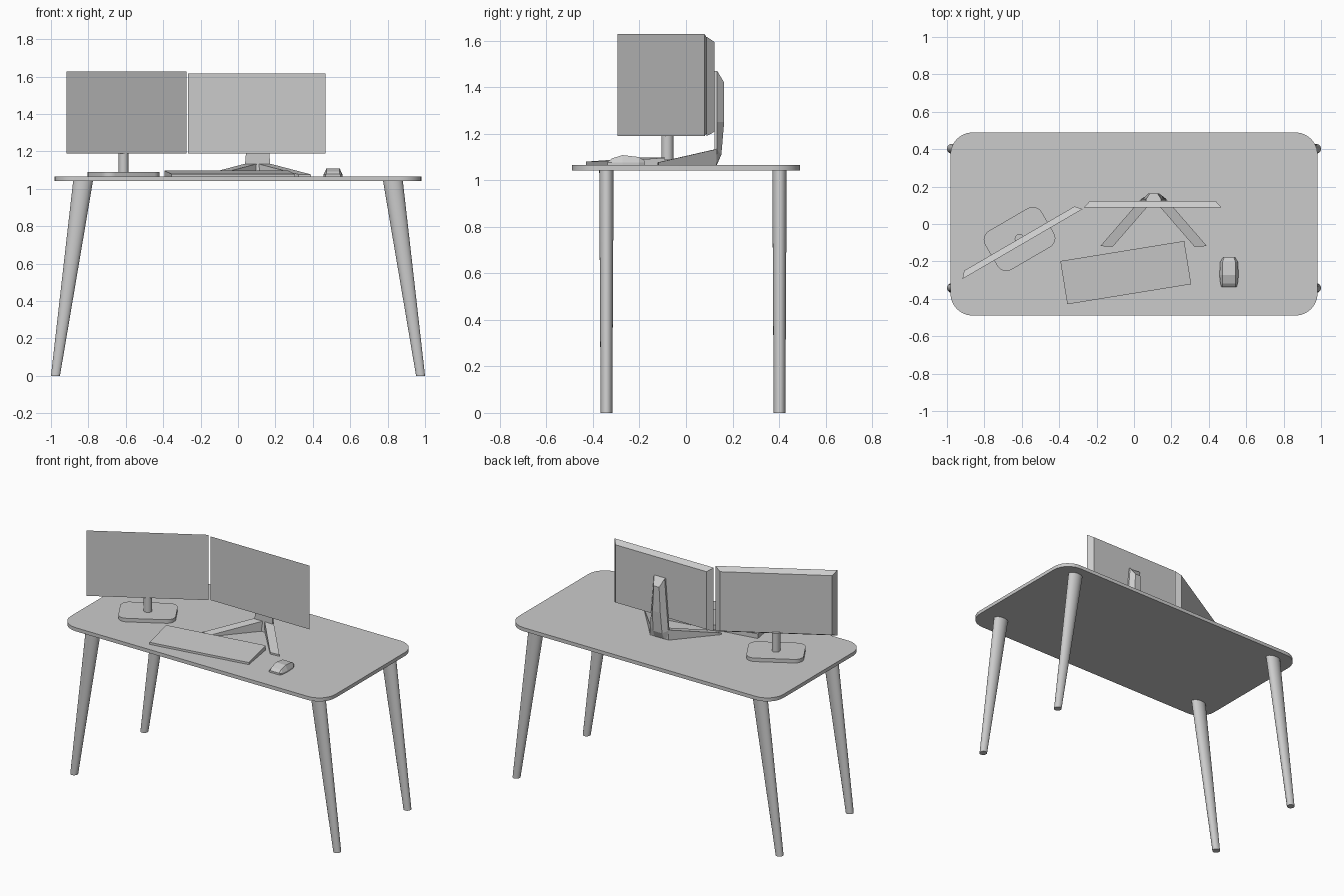
import bpy, bmesh, math
from mathutils import Matrix, Vector

if "Cube" in bpy.data.objects:
    bpy.data.objects.remove(bpy.data.objects["Cube"])

grey = bpy.data.materials.new("plain_grey")
grey.diffuse_color = (0.6, 0.6, 0.6, 1)
grey.use_nodes = True
grey.node_tree.nodes["Principled BSDF"].inputs["Base Color"].default_value = grey.diffuse_color


def loft(name, rings, place=Matrix.Identity(4), smooth=False):
    """Join equal-length rings of points into a closed solid."""
    bm = bmesh.new()
    loops = [[bm.verts.new(place @ Vector(p)) for p in ring] for ring in rings]
    n = len(loops[0])
    for a, b in zip(loops, loops[1:]):
        for i in range(n):
            j = (i + 1) % n
            bm.faces.new((a[i], a[j], b[j], b[i]))
    bm.faces.new(loops[0])
    bm.faces.new(loops[-1])
    bmesh.ops.recalc_face_normals(bm, faces=bm.faces)
    mesh = bpy.data.meshes.new(name)
    bm.to_mesh(mesh)
    bm.free()
    mesh.materials.append(grey)
    ob = bpy.data.objects.new(name, mesh)
    bpy.context.collection.objects.link(ob)
    if smooth:
        bpy.ops.object.select_all(action='DESELECT')
        bpy.context.view_layer.objects.active = ob
        ob.select_set(True)
        bpy.ops.object.shade_smooth_by_angle(angle=math.radians(35))
    return ob


def at(x, y, z, degrees=0):
    return Matrix.Translation((x, y, z)) @ Matrix.Rotation(math.radians(degrees), 4, 'Z')


def ellipse(cx, cy, z, rx, ry, n=24):
    return [(cx + rx * math.cos(2 * math.pi * i / n),
             cy + ry * math.sin(2 * math.pi * i / n), z) for i in range(n)]


def rounded(w, d, r, z, steps=6):
    pts = []
    for k, (sx, sy) in enumerate(((1, 1), (-1, 1), (-1, -1), (1, -1))):
        for i in range(steps + 1):
            a = math.pi / 2 * (k + i / steps)
            pts.append((sx * (w / 2 - r) + r * math.cos(a),
                        sy * (d / 2 - r) + r * math.sin(a), z))
    return pts


def rect_xz(w, z0, z1, y):
    return [(-w / 2, y, z0), (w / 2, y, z0), (w / 2, y, z1), (-w / 2, y, z1)]


TOP = 1.066

# Desk top
loft("desk_top", [rounded(1.964, 0.98, 0.12, z) for z in (1.042, TOP)], smooth=True)

# Splayed tapered legs
for side, sx in (("left", -1), ("right", 1)):
    for end, y in (("front", -0.342), ("back", 0.402)):
        loft(f"{end}_{side}_leg",
             [ellipse(sx * 0.976, y, 0, 0.024, 0.025),
              ellipse(sx * 0.828, y, 1.045, 0.053, 0.031)], smooth=True)


# Screens: flat front with a smaller back panel
def screen(name, w, z0, z1, place):
    loft(name, [rect_xz(w, z0, z1, 0),
                rect_xz(w - 0.06, z0 + 0.018, z1 - 0.022, 0.034)], place)


screen("left_screen", 0.743, 1.19, 1.628, at(-0.596, -0.107, 0, 30.2))
screen("right_screen", 0.735, 1.19, 1.617, at(0.1, 0.088, 0))

# Left screen stand
stand = at(-0.612, -0.08, 0, 30.2)
loft("left_stand_base", [rounded(0.35, 0.24, 0.055, z) for z in (TOP, 1.09)], stand, True)
loft("left_stand_pole", [ellipse(0, 0, z, 0.026, 0.026) for z in (1.088, 1.215)], stand, True)

# Right screen neck: chamfered column with a sloped top
neck = []
for z_front, z_back, y_front, y_back, w in ((TOP, TOP, 0.115, 0.133, 0.14),
                                            (1.13, 1.11, 0.122, 0.152, 0.135),
                                            (1.25, 1.25, 0.122, 0.164, 0.115),
                                            (1.47, 1.42, 0.122, 0.164, 0.08)):
    neck.append([(-w / 2, y_front, z_front), (w / 2, y_front, z_front),
                 (w / 2, y_front + 0.012, z_front), (w / 4, y_back, z_back),
                 (-w / 4, y_back, z_back), (-w / 2, y_front + 0.012, z_front)])
loft("right_stand_neck", neck, at(0.105, 0, 0))

# Right screen spread feet
for side, sx in (("left", -1), ("right", 1)):
    feet = []
    for x, y, top, w in ((0.252, -0.122, 1.077, 0.066), (0.035, 0.128, 1.134, 0.066)):
        feet.append([(sx * (x - w / 2), y, TOP), (sx * (x + w / 2), y + 0.004, TOP),
                     (sx * (x + w / 2), y + 0.004, top), (sx * (x - w / 2), y, top)])
    loft(f"right_stand_{side}_foot", feet, at(0.105, 0, 0))

# Wedge keyboard
loft("keyboard", [rect_xz(0.671, TOP, 1.08, -0.117), rect_xz(0.671, TOP, 1.097, 0.117)],
     at(-0.044, -0.26, 0, 9.2))

# Faceted mouse
mouse = []
for y, top, low, high in ((-0.08, 1.078, 0.04, 0.034), (-0.06, 1.094, 0.046, 0.034),
                          (-0.015, 1.108, 0.051, 0.036), (0.055, 1.1, 0.047, 0.034),
                          (0.08, 1.085, 0.032, 0.026)):
    mouse.append([(-low, y, TOP), (low, y, TOP), (low, y, TOP + 0.01), (high, y, top),
                  (-high, y, top), (-low, y, TOP + 0.01)])
loft("mouse", mouse, at(0.508, -0.258, 0))
